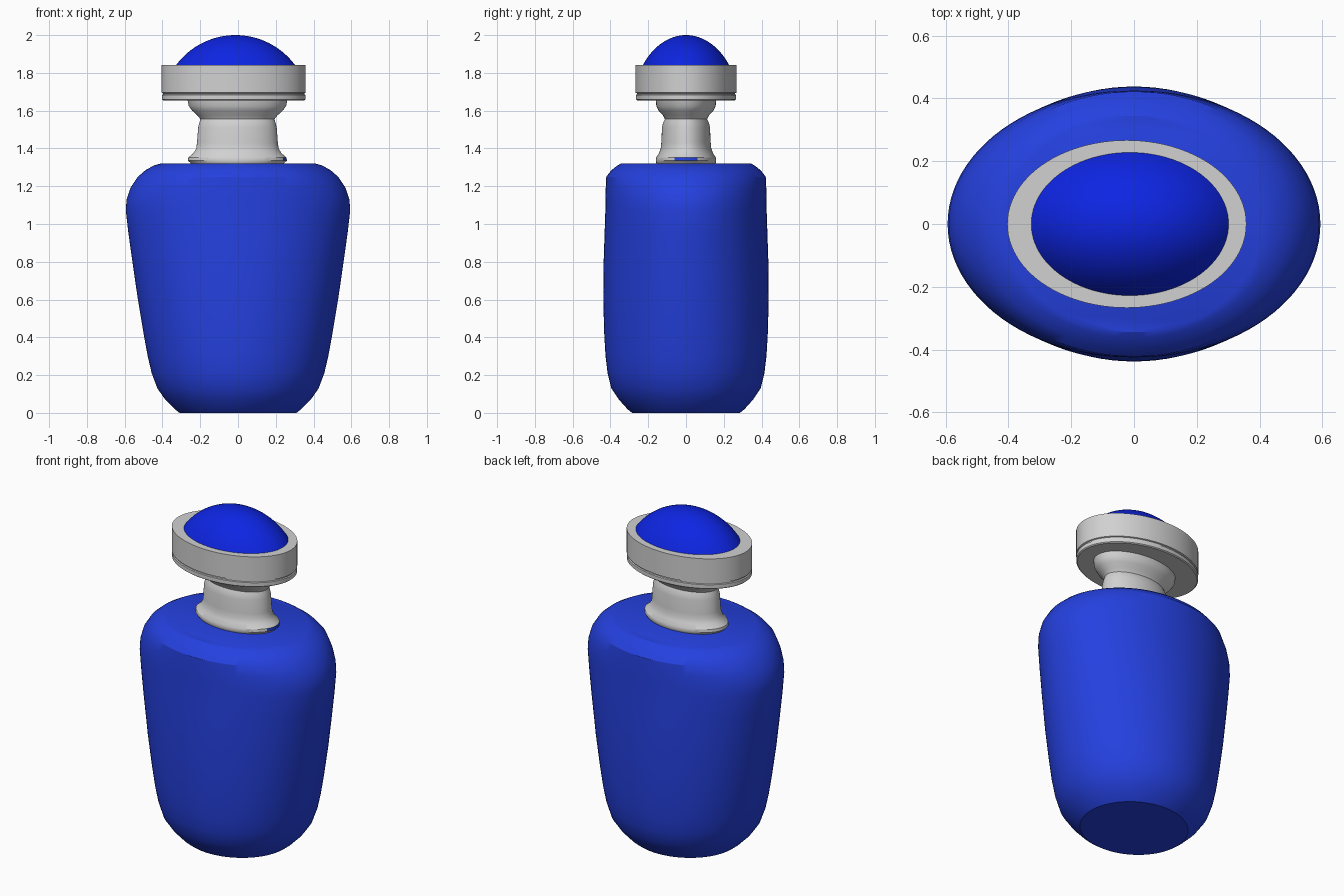
import bpy, math

cube = bpy.data.objects.get("Cube")
if cube:
    bpy.data.objects.remove(cube, do_unlink=True)

SEG = 96


def material(name, rgb):
    m = bpy.data.materials.new(name)
    m.use_nodes = True
    m.diffuse_color = (*rgb, 1)
    bsdf = next(n for n in m.node_tree.nodes if n.type == 'BSDF_PRINCIPLED')
    bsdf.inputs["Base Color"].default_value = (*rgb, 1)
    bsdf.inputs["Roughness"].default_value = 0.5
    return m


body_blue = material("body blue", (0.018, 0.052, 0.74))
dome_blue = material("dome blue", (0.004, 0.018, 0.76))
light_grey = material("light grey", (0.64, 0.64, 0.64))


def loft(name, rings, mat, cx=0.0, angle=30):
    """Stack elliptical rings (z, x radius, y radius) into a closed solid."""
    verts, faces = [], []
    for z, rx, ry in rings:
        for i in range(SEG):
            a = math.tau * i / SEG
            verts.append((cx + rx * math.cos(a), ry * math.sin(a), z))
    for k in range(len(rings) - 1):
        for i in range(SEG):
            j = (i + 1) % SEG
            faces.append((k * SEG + i, k * SEG + j,
                          (k + 1) * SEG + j, (k + 1) * SEG + i))
    faces.append(tuple(reversed(range(SEG))))
    faces.append(tuple(range((len(rings) - 1) * SEG, len(rings) * SEG)))
    mesh = bpy.data.meshes.new(name)
    mesh.from_pydata(verts, [], faces)
    mesh.materials.append(mat)
    obj = bpy.data.objects.new(name, mesh)
    bpy.context.collection.objects.link(obj)
    bpy.ops.object.select_all(action='DESELECT')
    bpy.context.view_layer.objects.active = obj
    obj.select_set(True)
    bpy.ops.object.shade_smooth_by_angle(angle=math.radians(angle))
    return obj


# Bottle body: shoulders flare in x, sides stay nearly straight in y
loft("bottle_body", [
    (0, 0.31, 0.285), (0.02, 0.335, 0.31), (0.07, 0.385, 0.355),
    (0.13, 0.427, 0.395), (0.21, 0.457, 0.415), (0.3, 0.478, 0.426),
    (0.42, 0.5, 0.433), (0.6, 0.53, 0.438), (0.8, 0.559, 0.436),
    (0.95, 0.58, 0.431), (1.07, 0.594, 0.427), (1.13, 0.59, 0.426),
    (1.19, 0.57, 0.425), (1.25, 0.53, 0.422), (1.285, 0.49, 0.395),
    (1.31, 0.445, 0.362), (1.32, 0.41, 0.345)], body_blue)

# Neck: foot flange, column, waist and upper flare
neck = loft("neck", [
    (1.31, 0.24, 0.15), (1.325, 0.25, 0.158), (1.335, 0.262, 0.16),
    (1.352, 0.26, 0.158), (1.375, 0.233, 0.143), (1.4, 0.218, 0.134),
    (1.43, 0.214, 0.131), (1.51, 0.208, 0.127), (1.535, 0.202, 0.122),
    (1.555, 0.196, 0.112), (1.575, 0.212, 0.122), (1.6, 0.24, 0.145),
    (1.625, 0.258, 0.157), (1.66, 0.265, 0.16)], light_grey, cx=-0.003)

# Small blue patch on one end of the foot flange
neck.data.materials.append(body_blue)
for f in neck.data.polygons:
    c = f.center
    if c.x > 0.2 and abs(c.y) < 0.06 and 1.336 < c.z < 1.352:
        f.material_index = 1

# Collar with a fine groove above its lower lip
loft("collar", [
    (1.655, 0.374, 0.26), (1.66, 0.38, 0.266), (1.683, 0.38, 0.266),
    (1.686, 0.374, 0.26), (1.692, 0.374, 0.26), (1.695, 0.381, 0.267),
    (1.842, 0.381, 0.267)], light_grey, cx=-0.023)

# Domed cap insert, a shallow spherical segment stretched to an ellipse
rise, half = 0.16, 0.316
radius = (half ** 2 + rise ** 2) / (2 * rise)
limit = math.asin(half / radius)
rings = []
for k in range(17):
    t = limit * (1 - k / 16) + 0.002
    r = radius * math.sin(t)
    rings.append((2 - radius * (1 - math.cos(t)), r, r * 0.725))
loft("dome", rings, dome_blue, cx=-0.013)
